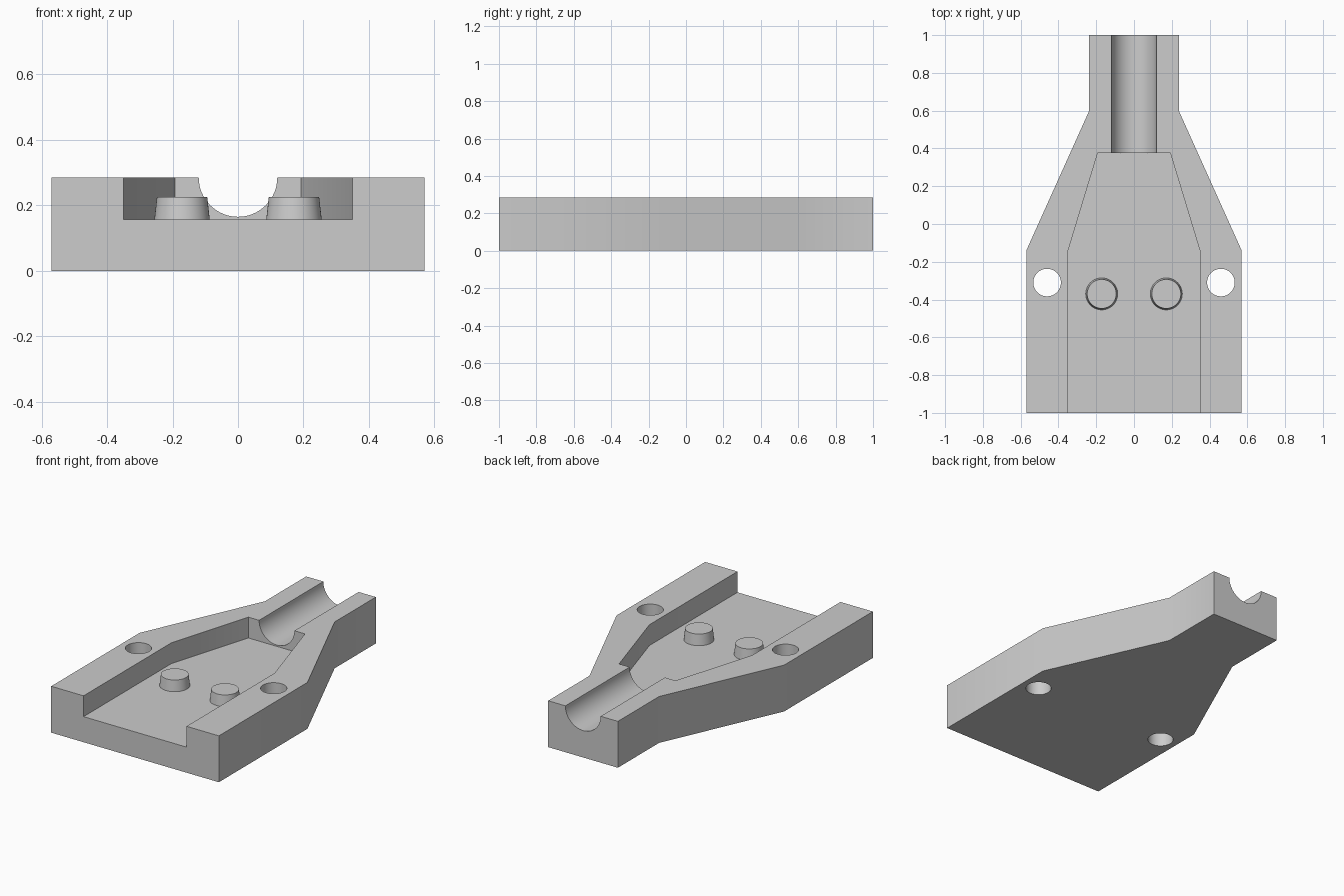
import bpy
import bmesh
import math
from mathutils import Matrix

cube = bpy.data.objects.get("Cube")
if cube:
    bpy.data.objects.remove(cube, do_unlink=True)

HEIGHT = 0.285
FLOOR = 0.157

grey = bpy.data.materials.new("light grey")
grey.use_nodes = True
colour = (0.604, 0.604, 0.604, 1)
grey.diffuse_color = colour
grey.node_tree.nodes["Principled BSDF"].inputs["Base Color"].default_value = colour


def finish(name, bm):
    bmesh.ops.recalc_face_normals(bm, faces=bm.faces)
    mesh = bpy.data.meshes.new(name)
    bm.to_mesh(mesh)
    bm.free()
    mesh.materials.append(grey)
    obj = bpy.data.objects.new(name, mesh)
    bpy.context.collection.objects.link(obj)
    return obj


def mirrored_prism(name, half, z0, z1):
    """Extrude a plan outline given by its +x half, front to back."""
    outline = half + [(-x, y) for x, y in reversed(half)]
    bm = bmesh.new()
    face = bm.faces.new([bm.verts.new((x, y, z0)) for x, y in outline])
    new = bmesh.ops.extrude_face_region(bm, geom=[face])["geom"]
    verts = [v for v in new if isinstance(v, bmesh.types.BMVert)]
    bmesh.ops.translate(bm, verts=verts, vec=(0, 0, z1 - z0))
    return finish(name, bm)


def cone(name, r0, r1, depth, matrix):
    bm = bmesh.new()
    bmesh.ops.create_cone(bm, cap_ends=True, segments=64, radius1=r0,
                          radius2=r1, depth=depth, matrix=matrix)
    return finish(name, bm)


def cut(target, cutter):
    cutter.hide_render = True
    mod = target.modifiers.new("cut", "BOOLEAN")
    mod.operation = "DIFFERENCE"
    mod.solver = "EXACT"
    mod.object = cutter
    bpy.context.view_layer.objects.active = target
    bpy.ops.object.modifier_apply(modifier=mod.name)
    bpy.data.objects.remove(cutter, do_unlink=True)


def smooth(obj):
    bpy.ops.object.select_all(action="DESELECT")
    obj.select_set(True)
    bpy.context.view_layer.objects.active = obj
    bpy.ops.object.shade_smooth_by_angle(angle=math.radians(30))


# Tapered body
body = mirrored_prism("body", [(0.57, -1), (0.57, -0.14), (0.237, 0.6), (0.237, 1)],
                      0, HEIGHT)

# Open-fronted pocket
cut(body, mirrored_prism("pocket_cutter",
                         [(0.35, -1.1), (0.35, -0.145), (0.192, 0.376)],
                         FLOOR, HEIGHT + 0.1))

# Half-round cable channel through the neck
channel = Matrix.Translation((0, 0.7, HEIGHT)) @ Matrix.Rotation(math.pi / 2, 4, "X")
cut(body, cone("channel_cutter", 0.12, 0.12, 0.8, channel))

# Through holes in the side walls, and tapered pegs on the pocket floor
for side, sign in (("left", 1), ("right", -1)):
    cut(body, cone("hole_cutter", 0.073, 0.073, 1,
                   Matrix.Translation((sign * 0.46, -0.31, 0))))
    base, top = FLOOR - 0.003, 0.225
    peg = cone(side + "_peg", 0.085, 0.077, top - base,
               Matrix.Translation((sign * 0.171, -0.37, (base + top) / 2)))
    smooth(peg)

smooth(body)
